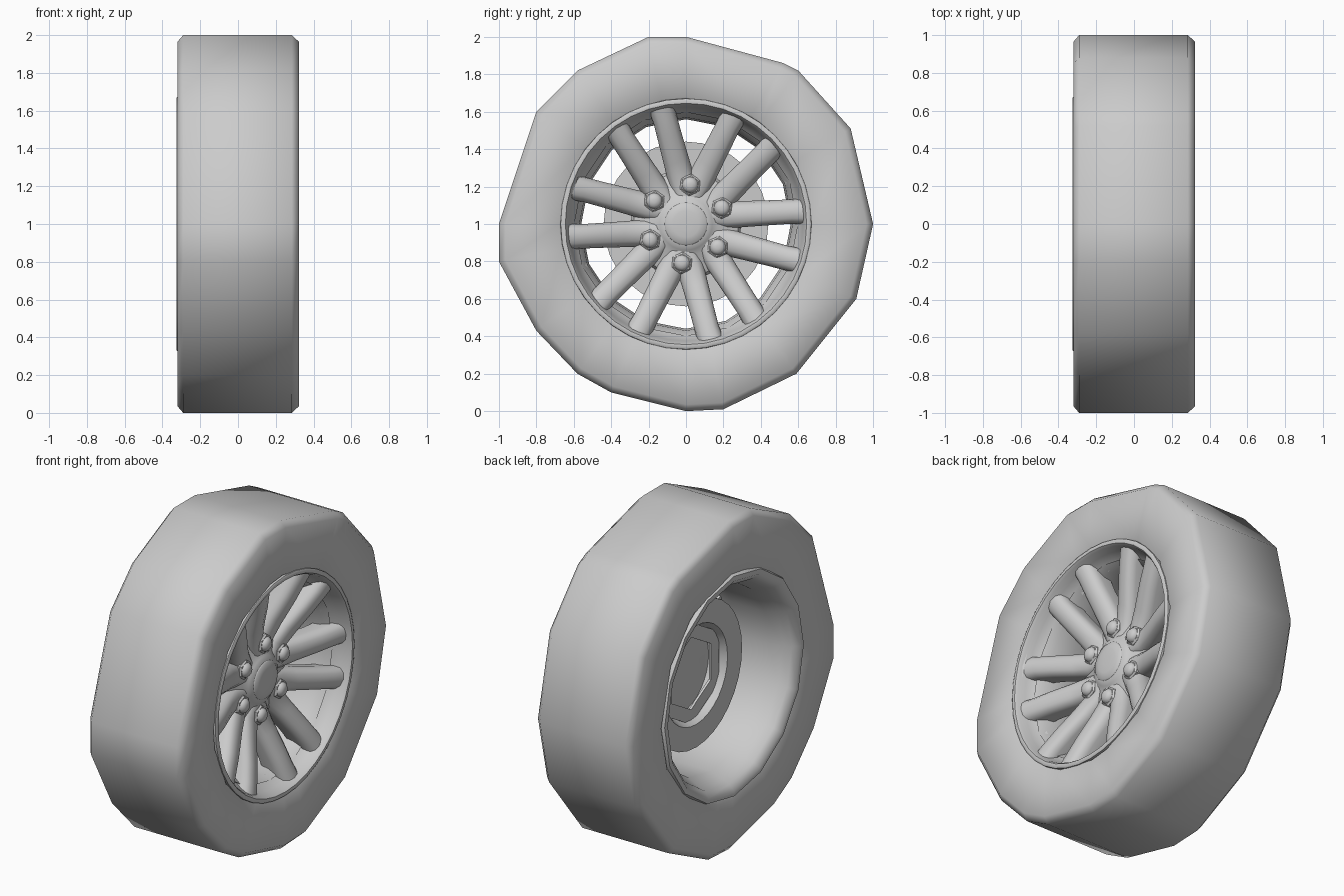
import bpy, bmesh, math
from mathutils import Vector

if "Cube" in bpy.data.objects:
    bpy.data.objects.remove(bpy.data.objects["Cube"])

AXIS = Vector((0, 0, 1))  # wheel centre, axle runs along x


def finish(name, bm, angle=40):
    bmesh.ops.recalc_face_normals(bm, faces=bm.faces)
    me = bpy.data.meshes.new(name)
    bm.to_mesh(me)
    bm.free()
    ob = bpy.data.objects.new(name, me)
    bpy.context.collection.objects.link(ob)
    bpy.ops.object.select_all(action='DESELECT')
    ob.select_set(True)
    bpy.context.view_layer.objects.active = ob
    bpy.ops.object.shade_smooth_by_angle(angle=math.radians(angle))
    return ob


def loft(bm, rings, closed=False, caps=False):
    vs = [[bm.verts.new(p) for p in r] for r in rings]
    n = len(vs[0])
    pairs = list(zip(vs, vs[1:])) + ([(vs[-1], vs[0])] if closed else [])
    for a, b in pairs:
        for i in range(n):
            j = (i + 1) % n
            bm.faces.new((a[i], a[j], b[j], b[i]))
    if caps:
        bm.faces.new(vs[0])
        bm.faces.new(vs[-1])


def circle(x, r, n, cy=0, cz=0, phase=0):
    return [AXIS + Vector((x, cy + r * math.cos(phase + math.tau * i / n),
                           cz + r * math.sin(phase + math.tau * i / n))) for i in range(n)]


def lathe(name, profile, n, closed=False, caps=False, phase=0, angle=40):
    bm = bmesh.new()
    loft(bm, [circle(x, r, n, phase=phase) for x, r in profile], closed, caps)
    return finish(name, bm, angle)


# Tyre: coarse uneven outline (y, z from the axle), lofted across the width
outline = [(1, 0), (.88, .51), (.6, .82), (.52, .86), (0, 1), (-.2, 1), (-.58, .82),
           (-.8, .6), (-1, 0), (-1, -.2), (-.8, -.57), (-.58, -.8), (-.4, -.9),
           (0, -1), (.2, -.99), (.59, -.8), (.91, -.4)]


def tyre_ring(x, s=None, r=None):
    return [AXIS + Vector((x, *(Vector(p) * s if s else Vector(p).normalized() * r)))
            for p in outline]


bm = bmesh.new()
loft(bm, [tyre_ring(.29, r=.66), tyre_ring(.31, r=.68), tyre_ring(.322, s=.965),
          tyre_ring(.285, s=1), tyre_ring(-.29, s=1), tyre_ring(-.32, s=.965),
          tyre_ring(-.315, r=.69), tyre_ring(-.29, r=.65)])
finish("tyre", bm, 50)

# Rim barrel with rounded lip at each end
lathe("rim_front_lip", [(.29, .672), (.316, .67), (.322, .66), (.320, .645), (.305, .635),
                        (.26, .625), (.21, .60), (.18, .575), (.19, .60), (.28, .65)],
      40, closed=True)
lathe("rim_barrel", [(.22, .60), (.17, .57), (.05, .56), (-.17, .56), (-.24, .59),
                     (-.29, .605), (-.325, .64), (-.325, .67), (-.29, .685),
                     (-.24, .62), (-.17, .585), (.05, .585), (.18, .60)], 16,
      closed=True, angle=50)

# Six pairs of spokes, lofted from the hub out and forward to the front lip
# each section: distance out, offset from pair centre, half width, front x, back x
sections = [(.12, .06, .066, .165, .03), (.22, .072, .074, .165, .03),
            (.32, .088, .070, .195, .06), (.46, .110, .067, .245, .11),
            (.56, .126, .066, .275, .13), (.635, .136, .070, .295, .14)]
bm = bmesh.new()
for k in range(6):
    a = math.radians(54 + 60 * k)
    out, side = Vector((0, math.cos(a), math.sin(a))), Vector((0, -math.sin(a), math.cos(a)))
    for s in (-1, 1):
        rings = []
        for u, v, w, xf, xb in sections:
            prof = [(-w * .9, xb), (-w, xf - .06), (-w * .88, xf - .027), (-w * .55, xf - .007),
                    (0, xf), (w * .55, xf - .007), (w * .88, xf - .027), (w, xf - .06),
                    (w * .9, xb)]
            rings.append([AXIS + out * u + side * (s * v + q) + Vector((x, 0, 0))
                          for q, x in prof])
        loft(bm, rings, caps=True)
finish("spokes", bm, 50)

# Hub and centre cap
lathe("hub", [(.185, .115), (.17, .14), (.15, .17), (.135, .24), (.12, .28), (.09, .295),
              (.03, .27)], 36, caps=True)
lathe("centre_cap", [(.12, .12), (.182, .117), (.191, .108), (.198, .07), (.20, .03)],
      32, caps=True, angle=60)

# Six lug nuts: hexagonal base and domed top
bm = bmesh.new()
for k in range(6):
    a = math.radians(84 + 60 * k)
    c = (.21 * math.cos(a), .21 * math.sin(a))
    loft(bm, [circle(x, r, 6, *c, phase=a) for x, r in
              [(.11, .06), (.165, .06), (.174, .05)]], caps=True)
    loft(bm, [circle(x, r, 12, *c) for x, r in
              [(.16, .045), (.182, .042), (.196, .028), (.20, .01)]], caps=True)
finish("lug_nuts", bm)

# Brake disc with raised seat and hexagonal opening at the back
lathe("brake_disc", [(-.07, .30), (-.07, .44), (-.02, .44), (-.02, .29), (.04, .27),
                     (.03, .26), (-.03, .28)], 32, closed=True, angle=30)
lathe("hexagonal_back_plate", [(-.035, .22), (-.035, .31), (-.02, .31), (-.02, .22)], 6,
      closed=True, phase=math.radians(30), angle=30)
